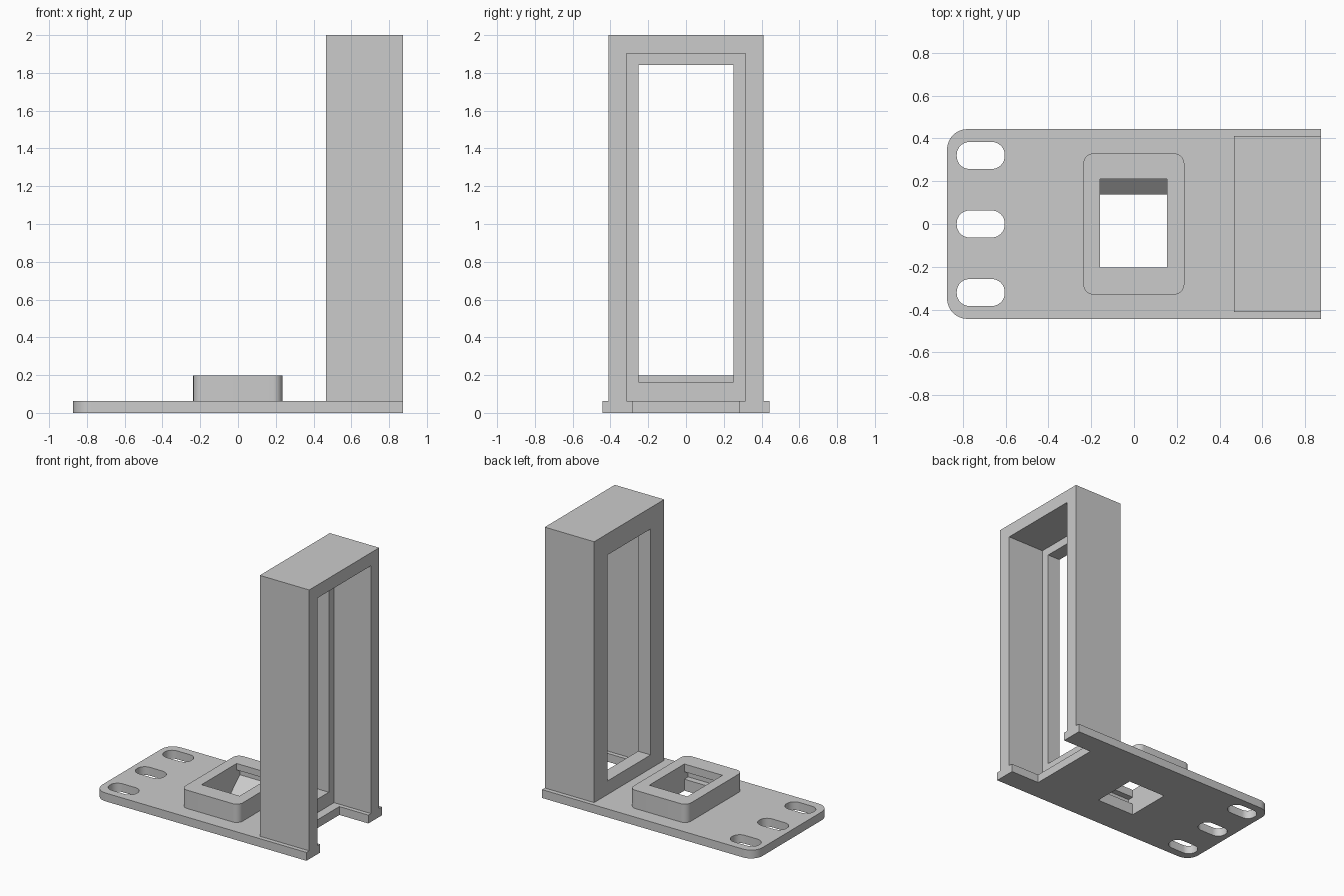
import bpy
import bmesh
from math import sin, cos, pi, radians
from mathutils import Vector

cube = bpy.data.objects.get("Cube")
if cube:
    bpy.data.objects.remove(cube, do_unlink=True)

grey = bpy.data.materials.new("light_grey")
grey.use_nodes = True
colour = (0.6, 0.6, 0.6, 1)
grey.diffuse_color = colour
grey.node_tree.nodes["Principled BSDF"].inputs["Base Color"].default_value = colour


def prism(name, points, direction):
    """Extrude a flat outline of 3D points along a direction."""
    bm = bmesh.new()
    face = bm.faces.new([bm.verts.new(p) for p in points])
    out = bmesh.ops.extrude_face_region(bm, geom=[face])
    verts = [v for v in out["geom"] if isinstance(v, bmesh.types.BMVert)]
    bmesh.ops.translate(bm, verts=verts, vec=Vector(direction))
    bmesh.ops.recalc_face_normals(bm, faces=bm.faces)
    mesh = bpy.data.meshes.new(name)
    bm.to_mesh(mesh)
    bm.free()
    mesh.materials.append(grey)
    obj = bpy.data.objects.new(name, mesh)
    bpy.context.collection.objects.link(obj)
    return obj


def slab(name, x, y, z, left_radius=0, right_radius=0):
    """Upright block with rounded vertical corners on its -x and +x ends."""
    points = []
    corners = [(1, 1, right_radius), (-1, 1, left_radius),
               (-1, -1, left_radius), (1, -1, right_radius)]
    for i, (sx, sy, r) in enumerate(corners):
        cx = x[sx > 0] - sx * r
        cy = y[sy > 0] - sy * r
        steps = 10 if r else 0
        for k in range(steps + 1):
            a = pi / 2 * (i + k / max(steps, 1))
            points.append((cx + r * cos(a), cy + r * sin(a), z[0]))
    return prism(name, points, (0, 0, z[1] - z[0]))


def cut(obj, cutters):
    for cutter in cutters:
        cutter.hide_render = True
        mod = obj.modifiers.new("cut", "BOOLEAN")
        mod.operation = "DIFFERENCE"
        mod.solver = "EXACT"
        mod.object = cutter
    bpy.ops.object.select_all(action="DESELECT")
    obj.select_set(True)
    bpy.context.view_layer.objects.active = obj
    for mod in list(obj.modifiers):
        bpy.ops.object.modifier_apply(modifier=mod.name)
    bpy.ops.object.shade_smooth_by_angle(angle=radians(30))


PLATE_TOP = 0.062

# Main parts
base_plate = slab("base_plate", (-0.873, 0.873), (-0.443, 0.443), (0, PLATE_TOP), left_radius=0.095)
socket_collar = slab("socket_collar", (-0.237, 0.235), (-0.33, 0.33), (PLATE_TOP, 0.198), 0.05, 0.05)
upright_frame = slab("upright_frame", (0.467, 0.873), (-0.411, 0.411), (PLATE_TOP, 2))

# Socket opening: sloped on one side, undercut below a catch on both sides
profile = [(-0.202, -0.1), (0.138, -0.1), (0.138, 0), (0.247, 0.1), (0.247, 0.15),
           (0.21, 0.15), (0.21, 0.3), (-0.202, 0.3), (-0.202, 0.14),
           (-0.247, 0.14), (-0.247, 0.085), (-0.202, 0.085)]
socket_cutter = prism("socket_cutter", [(-0.158, y, z) for y, z in profile], (0.313, 0, 0))

# Mounting slots and the cable notch in the plate edge
slots = [slab("slot_cutter", (-0.828, -0.604), (y - 0.063, y + 0.063), (-0.1, 0.2), 0.06, 0.06)
         for y in (-0.32, 0, 0.32)]
notch = slab("notch_cutter", (0.635, 1), (-0.283, 0.283), (-0.1, 0.2))

# Deep recess open on the right and bottom, with a smaller window behind it
recess = slab("recess_cutter", (0.57, 1), (-0.314, 0.314), (-0.1, 1.903))
window = slab("window_cutter", (0.3, 0.7), (-0.252, 0.252), (0.163, 1.842))

cut(base_plate, [socket_cutter, notch] + slots)
cut(socket_collar, [socket_cutter])
cut(upright_frame, [recess, window])

for helper in [socket_cutter, notch, recess, window] + slots:
    bpy.data.objects.remove(helper, do_unlink=True)
